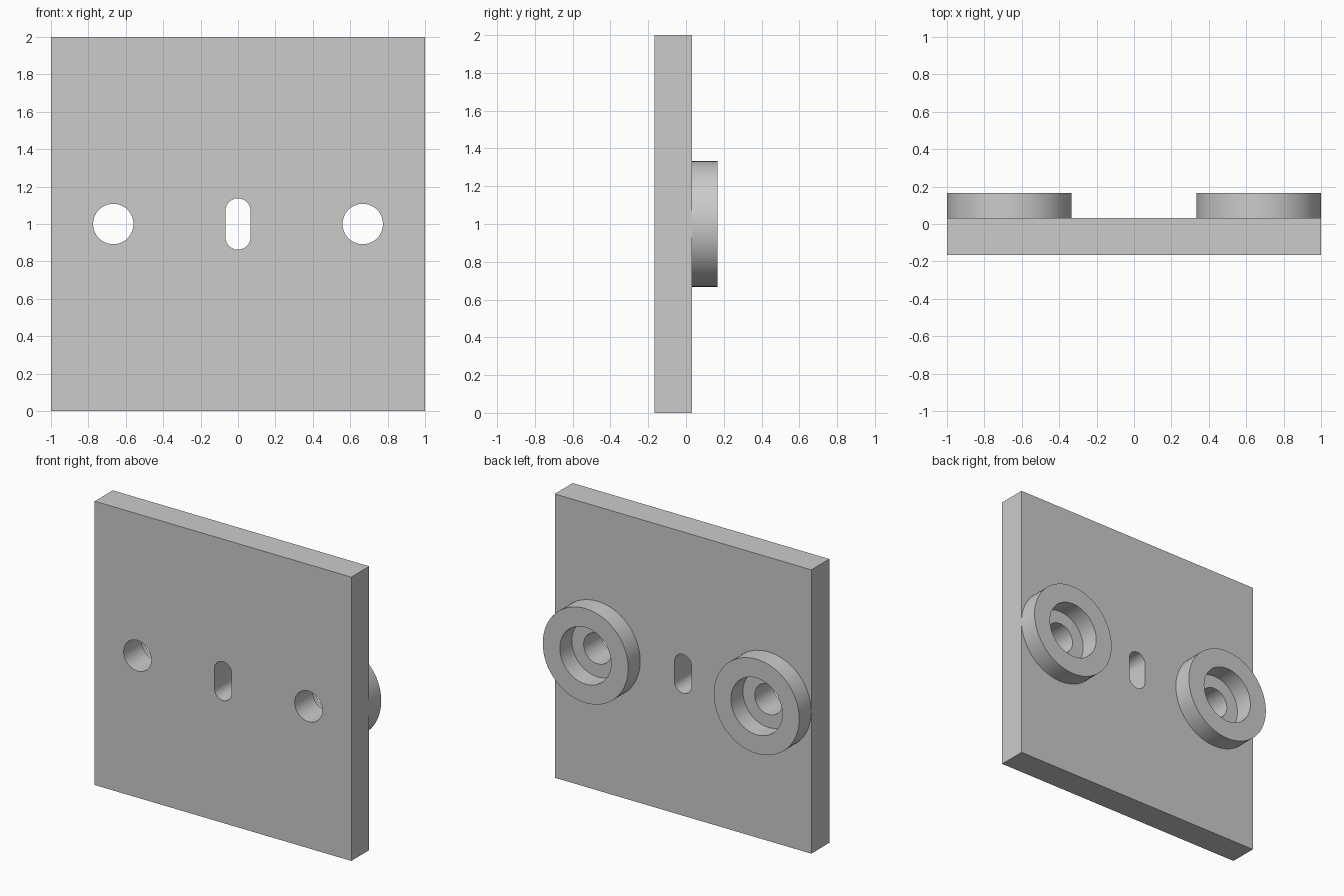
import bpy, bmesh
from math import pi, sin, cos, radians

cube = bpy.data.objects.get("Cube")
if cube:
    bpy.data.objects.remove(cube, do_unlink=True)

BACK, FRONT, RIM = 0.033, -0.167, 0.167    # plate faces and boss rim along y
BOSS_X, MID_Z = 0.667, 1.0
SEGMENTS = 64

grey = bpy.data.materials.new("plain grey")
grey.use_nodes = True
colour = (0.6, 0.6, 0.6, 1)
grey.diffuse_color = colour
grey.node_tree.nodes["Principled BSDF"].inputs["Base Color"].default_value = colour


def finish(name, bm):
    bmesh.ops.recalc_face_normals(bm, faces=bm.faces)
    mesh = bpy.data.meshes.new(name)
    bm.to_mesh(mesh)
    bm.free()
    mesh.materials.append(grey)
    obj = bpy.data.objects.new(name, mesh)
    bpy.context.collection.objects.link(obj)
    bpy.ops.object.select_all(action='DESELECT')
    obj.select_set(True)
    bpy.context.view_layer.objects.active = obj
    bpy.ops.object.shade_smooth_by_angle(angle=radians(30))
    return obj


def slot_outline(x, radius, stretch=0.0):
    """Circle whose upper and lower halves are pulled apart by stretch."""
    points = []
    for half, shift in ((0, stretch), (pi, -stretch)):
        for i in range(SEGMENTS // 2 + (1 if stretch else 0)):
            a = half + 2 * pi * i / SEGMENTS
            points.append((x + radius * cos(a), MID_Z + shift + radius * sin(a)))
    return points


# Plate: square outline with two round holes and a slot, extruded to thickness
bm = bmesh.new()
outlines = [
    [(-1, 0), (1, 0), (1, 2), (-1, 2)],
    slot_outline(-BOSS_X, 0.108),
    slot_outline(BOSS_X, 0.108),
    slot_outline(0, 0.067, 0.07),
]
edges = []
for outline in outlines:
    verts = [bm.verts.new((x, FRONT, z)) for x, z in outline]
    edges += [bm.edges.new((v, verts[i - 1])) for i, v in enumerate(verts)]
bmesh.ops.triangle_fill(bm, edges=edges, use_beauty=True, normal=(0, -1, 0))
result = bmesh.ops.extrude_face_region(bm, geom=bm.faces[:], use_keep_orig=True)
moved = [v for v in result["geom"] if isinstance(v, bmesh.types.BMVert)]
bmesh.ops.translate(bm, verts=moved, vec=(0, BACK - FRONT, 0))
finish("mounting_plate", bm)

# Bosses: ring section spun about the hole axis, seated on the plate's back
for name, x in (("left_boss", BOSS_X), ("right_boss", -BOSS_X)):
    bm = bmesh.new()
    section = [(0.333, BACK), (0.333, RIM), (0.2, RIM), (0.2, BACK)]
    verts = [bm.verts.new((x + r, y, MID_Z)) for r, y in section]
    profile = [bm.edges.new(pair) for pair in zip(verts, verts[1:])]
    bmesh.ops.spin(bm, geom=verts + profile, cent=(x, 0, MID_Z), axis=(0, 1, 0),
                   angle=2 * pi, steps=SEGMENTS, use_merge=True)
    bmesh.ops.remove_doubles(bm, verts=bm.verts, dist=0.0001)
    finish(name, bm)
